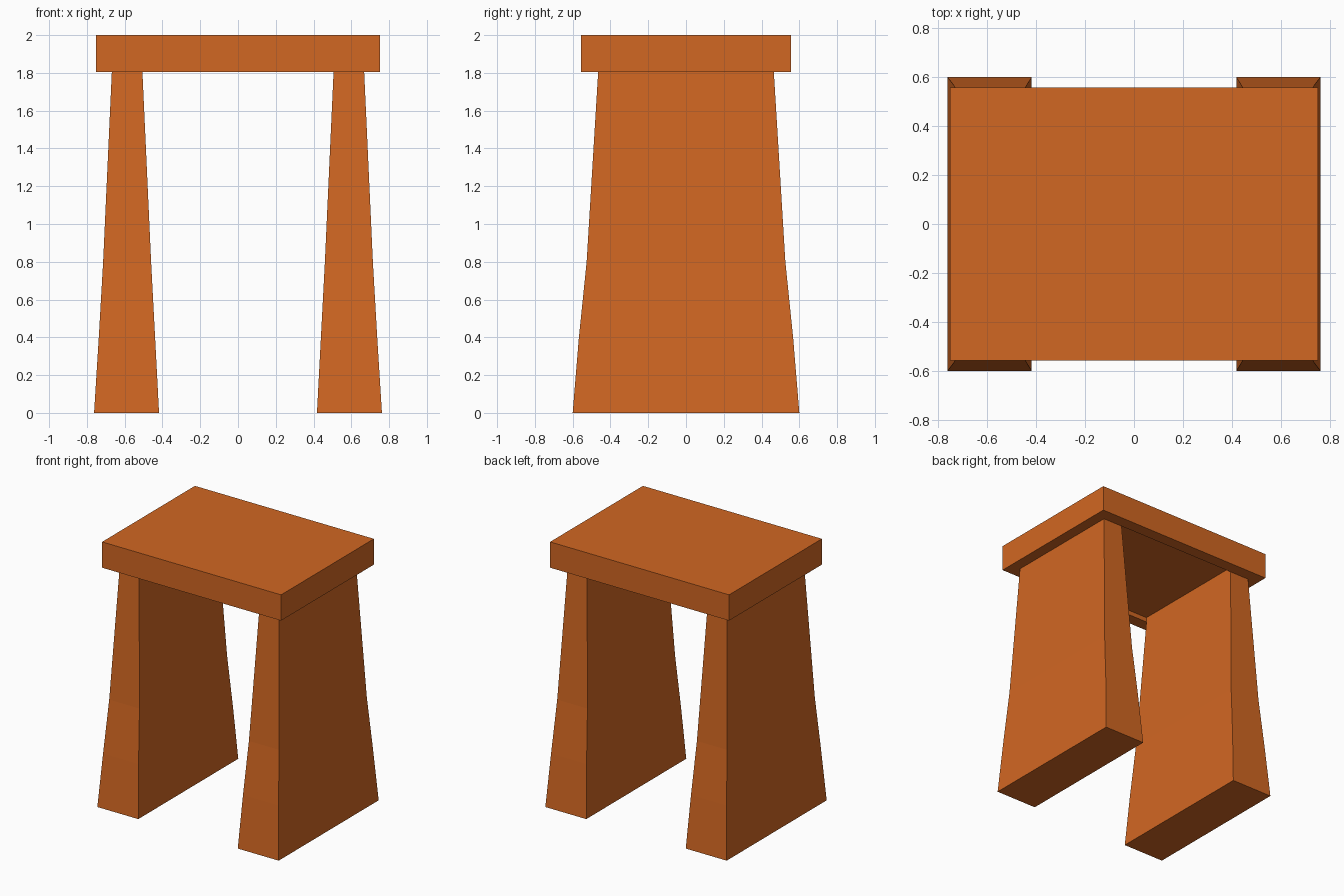
import bpy, bmesh

if "Cube" in bpy.data.objects:
    bpy.data.objects.remove(bpy.data.objects["Cube"])

orange = bpy.data.materials.new("burnt orange")
orange.diffuse_color = (0.64, 0.135, 0.016, 1)
orange.use_nodes = True
orange.node_tree.nodes["Principled BSDF"].inputs["Base Color"].default_value = orange.diffuse_color


def finish(bm, name):
    bmesh.ops.recalc_face_normals(bm, faces=bm.faces)
    mesh = bpy.data.meshes.new(name)
    bm.to_mesh(mesh)
    bm.free()
    mesh.materials.append(orange)
    obj = bpy.data.objects.new(name, mesh)
    bpy.context.collection.objects.link(obj)
    return obj


# Tapered slab legs: (z, inner x, outer x, half depth) sections
SECTIONS = [(0, 0.418, 0.762, 0.60), (0.40, 0.439, 0.737, 0.567),
            (0.80, 0.46, 0.714, 0.526), (1.805, 0.506, 0.668, 0.465)]


def leg(name, side):
    bm = bmesh.new()
    rings = [[bm.verts.new((side * x, y, z))
              for x, y in ((a, -d), (b, -d), (b, d), (a, d))]
             for z, a, b, d in SECTIONS]
    for low, high in zip(rings, rings[1:]):
        for i in range(4):
            j = (i + 1) % 4
            bm.faces.new((low[i], low[j], high[j], high[i]))
    bm.faces.new(rings[0])
    bm.faces.new(rings[-1])
    return finish(bm, name)


leg("left_leg", -1)
leg("right_leg", 1)

# Top slab with a shallow recess underneath, between the legs
bm = bmesh.new()
bmesh.ops.create_cube(bm, size=1)
for v in bm.verts:
    v.co = (v.co.x * 1.504, v.co.y * 1.114, 1.902 + v.co.z * 0.196)
bm.normal_update()
under = min(bm.faces, key=lambda f: f.calc_center_median().z)
bmesh.ops.inset_region(bm, faces=[under], thickness=0.09)
for v in under.verts:
    v.co.x = 0.506 if v.co.x > 0 else -0.506
    v.co.y = 0.465 if v.co.y > 0 else -0.465
bmesh.ops.inset_region(bm, faces=[under], thickness=0.0005)
for v in under.verts:
    v.co.z += 0.035
finish(bm, "top_slab")
